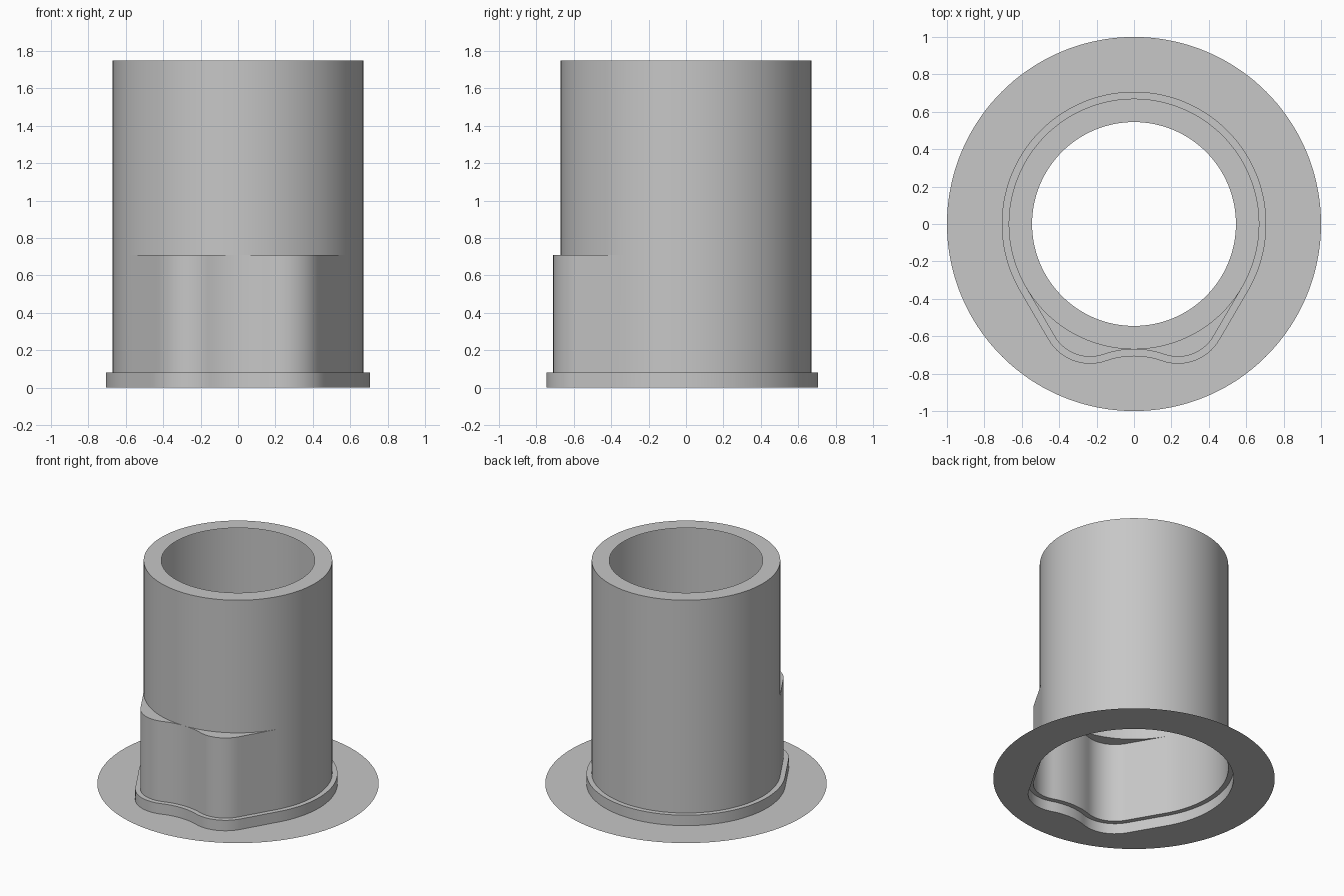
import bpy, bmesh
from math import sin, cos, atan2, radians, degrees, hypot

cube = bpy.data.objects.get("Cube")
if cube:
    bpy.data.objects.remove(cube, do_unlink=True)

GREY = (0.57, 0.57, 0.57, 1)
mat = bpy.data.materials.new("plain grey")
mat.use_nodes = True
mat.diffuse_color = GREY
mat.node_tree.nodes["Principled BSDF"].inputs["Base Color"].default_value = GREY

TUBE_R, BORE_R, FLANGE_R = 0.67, 0.545, 1.0
LOBE_X, LOBE_Y, LOBE_R = 0.235, -0.49, 0.22
COLLAR_H, LOBE_H, TOTAL_H = 0.082, 0.71, 1.75
COLLAR_WIDTH = 0.037


def arc(cx, cy, r, start, end, n):
    angles = [radians(start + (end - start) * i / n) for i in range(n + 1)]
    return [(cx + r * cos(a), cy + r * sin(a)) for a in angles]


def between(p, q, n):
    return [(p[0] + (q[0] - p[0]) * i / n, p[1] + (q[1] - p[1]) * i / n)
            for i in range(1, n)]


def outline(d):
    """Round back, straight tangents and two front lobes joined by a dip, grown by d."""
    drop = LOBE_Y + TUBE_R
    dip_r = (LOBE_X ** 2 + drop ** 2 - LOBE_R ** 2) / (2 * (LOBE_R - drop))
    touch = degrees(atan2(drop + dip_r, LOBE_X))
    back = arc(0, 0, TUBE_R + d, -30, 210, 96)
    left = arc(-LOBE_X, LOBE_Y, LOBE_R + d, 210, 360 - touch, 14)
    dip = arc(0, -TUBE_R - dip_r, dip_r - d, 180 - touch, touch, 12)
    right = arc(LOBE_X, LOBE_Y, LOBE_R + d, 180 + touch, 330, 14)
    return (back + between(back[-1], left[0], 8) + left + dip[1:-1]
            + right + between(right[-1], back[0], 8))


def round_ring(points, r):
    return [(x * r / hypot(x, y), y * r / hypot(x, y)) for x, y in points]


def loft(name, rings):
    """Join successive (points, height) rings into one open sheet."""
    bm = bmesh.new()
    loops = [[bm.verts.new((x, y, z)) for x, y in pts] for pts, z in rings]
    for a, b in zip(loops, loops[1:]):
        for i in range(len(a)):
            j = (i + 1) % len(a)
            bm.faces.new((a[i], a[j], b[j], b[i]))
    bmesh.ops.remove_doubles(bm, verts=bm.verts, dist=0.0005)
    mesh = bpy.data.meshes.new(name)
    bm.to_mesh(mesh)
    bm.free()
    mesh.materials.append(mat)
    ob = bpy.data.objects.new(name, mesh)
    bpy.context.collection.objects.link(ob)
    bpy.ops.object.select_all(action='DESELECT')
    ob.select_set(True)
    bpy.context.view_layer.objects.active = ob
    bpy.ops.object.shade_smooth_by_angle(angle=radians(30))
    return ob


wall = outline(0)
collar = outline(COLLAR_WIDTH)
tube = round_ring(wall, TUBE_R)

# Thin flat flange, open in the middle
loft("base_flange", [(round_ring(collar, FLANGE_R), 0), (collar, 0)])

# Collar step, lobed housing, round tube and inward top lip
loft("sleeve", [(collar, 0), (collar, COLLAR_H), (wall, COLLAR_H), (wall, LOBE_H),
                (tube, LOBE_H), (tube, TOTAL_H), (round_ring(wall, BORE_R), TOTAL_H)])
